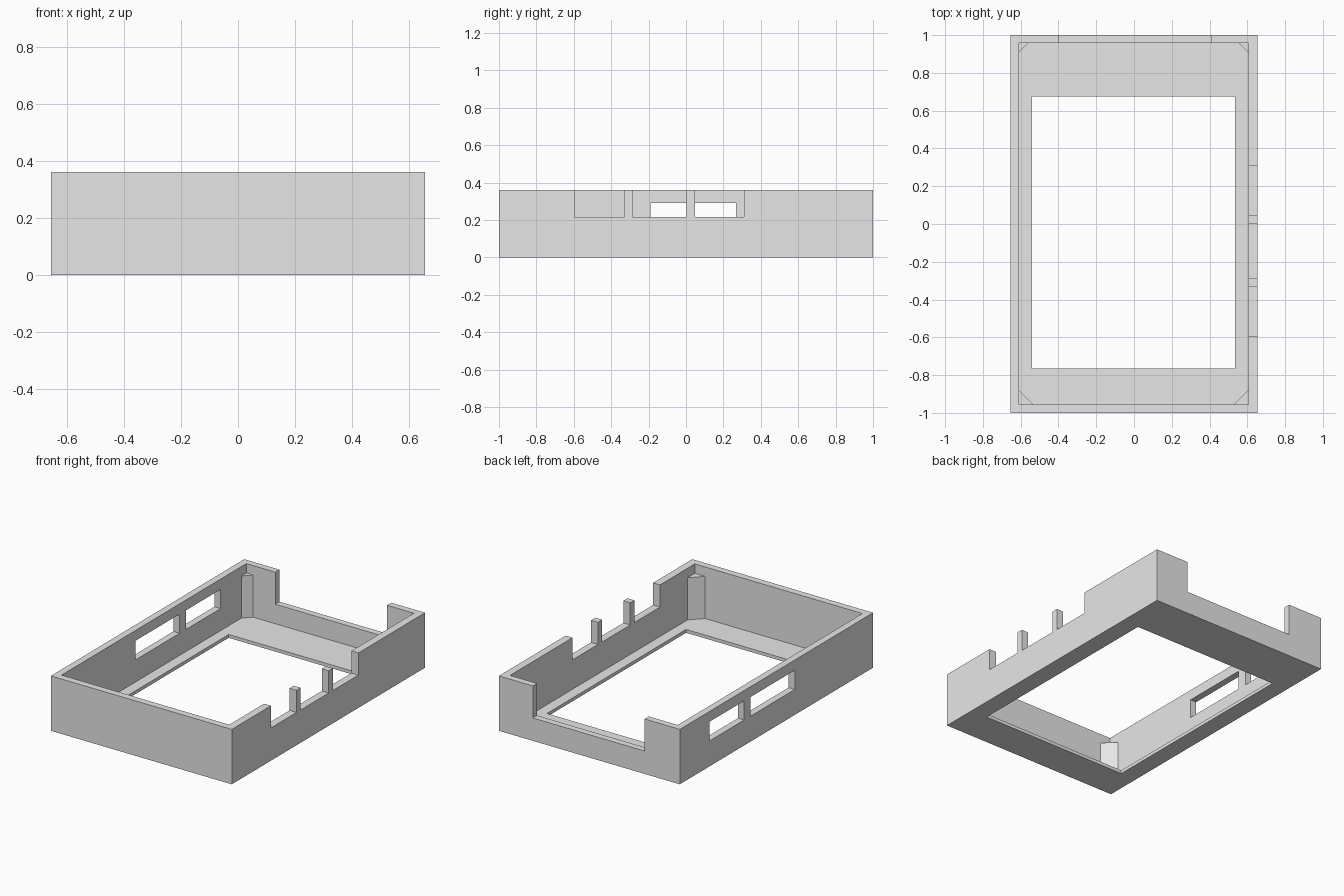
import bpy
import bmesh
from mathutils import Vector

if "Cube" in bpy.data.objects:
    bpy.data.objects.remove(bpy.data.objects["Cube"])

grey = bpy.data.materials.new("plain_grey")
grey.use_nodes = True
grey.diffuse_color = (0.8, 0.8, 0.8, 1)
grey.node_tree.nodes["Principled BSDF"].inputs["Base Color"].default_value = (0.8, 0.8, 0.8, 1)


def add_object(name, bm):
    bmesh.ops.recalc_face_normals(bm, faces=bm.faces)
    mesh = bpy.data.meshes.new(name)
    bm.to_mesh(mesh)
    bm.free()
    mesh.materials.append(grey)
    obj = bpy.data.objects.new(name, mesh)
    bpy.context.scene.collection.objects.link(obj)
    return obj


def box(name, x, y, z):
    """Box spanning three (low, high) ranges."""
    bm = bmesh.new()
    bmesh.ops.create_cube(bm, size=1)
    for v in bm.verts:
        v.co = Vector(r[0] if c < 0 else r[1] for c, r in zip(v.co, (x, y, z)))
    return add_object(name, bm)


def prism(name, outline, z):
    """Vertical prism from a plan outline."""
    bm = bmesh.new()
    base = bm.faces.new([bm.verts.new((x, y, z[0])) for x, y in outline])
    top = bmesh.ops.extrude_face_region(bm, geom=[base])["geom"]
    for v in top:
        if isinstance(v, bmesh.types.BMVert):
            v.co.z = z[1]
    return add_object(name, bm)


HEIGHT, FLOOR, ABOVE = 0.36, 0.022, 0.5
LEFT, RIGHT, FRONT, BACK = -0.61, 0.605, -0.955, 0.957

# Tray body, hollowed out
body = box("case_body", (-0.655, 0.655), (-1, 1), (0, HEIGHT))
cutters = [
    box("cavity_cutter", (LEFT, RIGHT), (FRONT, BACK), (FLOOR, ABOVE)),
    box("floor_opening_cutter", (-0.54, 0.535), (-0.765, 0.675), (-0.1, 0.1)),
    box("back_notch_cutter", (-0.4, 0.41), (0.9, 1.1), (0.15, ABOVE)),
]
# Open notches in one long wall
for y in ((-0.595, -0.33), (-0.287, 0.003), (0.047, 0.31)):
    cutters.append(box("side_notch_cutter", (0.55, 0.75), y, (0.215, ABOVE)))
# Windows in the opposite wall
for y in ((-0.19, 0.267), (0.333, 0.69)):
    cutters.append(box("window_cutter", (-0.75, -0.55), y, (0.167, 0.292)))

for cutter in cutters:
    cutter.hide_render = True
    mod = body.modifiers.new(cutter.name, 'BOOLEAN')
    mod.operation = 'DIFFERENCE'
    mod.solver = 'EXACT'
    mod.object = cutter

# Bake the cuts and discard the cutters
bpy.context.view_layer.update()
depsgraph = bpy.context.evaluated_depsgraph_get()
body_mesh = bpy.data.meshes.new_from_object(body.evaluated_get(depsgraph))
body.modifiers.clear()
body.data = body_mesh
body_mesh.name = "case_body"
for cutter in cutters:
    bpy.data.objects.remove(cutter)

# Triangular corner posts, sunk slightly into walls and floor
SINK = 0.01
for end, wall_y, sy, leg in (("front", FRONT, 1, 0.075), ("back", BACK, -1, 0.05)):
    for side, wall_x, sx in (("right", LEFT, 1), ("left", RIGHT, -1)):
        cx, cy = wall_x - sx * SINK, wall_y - sy * SINK
        reach = leg + 2 * SINK
        prism(f"{end}_{side}_corner_post",
              [(cx, cy), (cx + sx * reach, cy), (cx, cy + sy * reach)],
              (FLOOR - SINK, 0.298))
